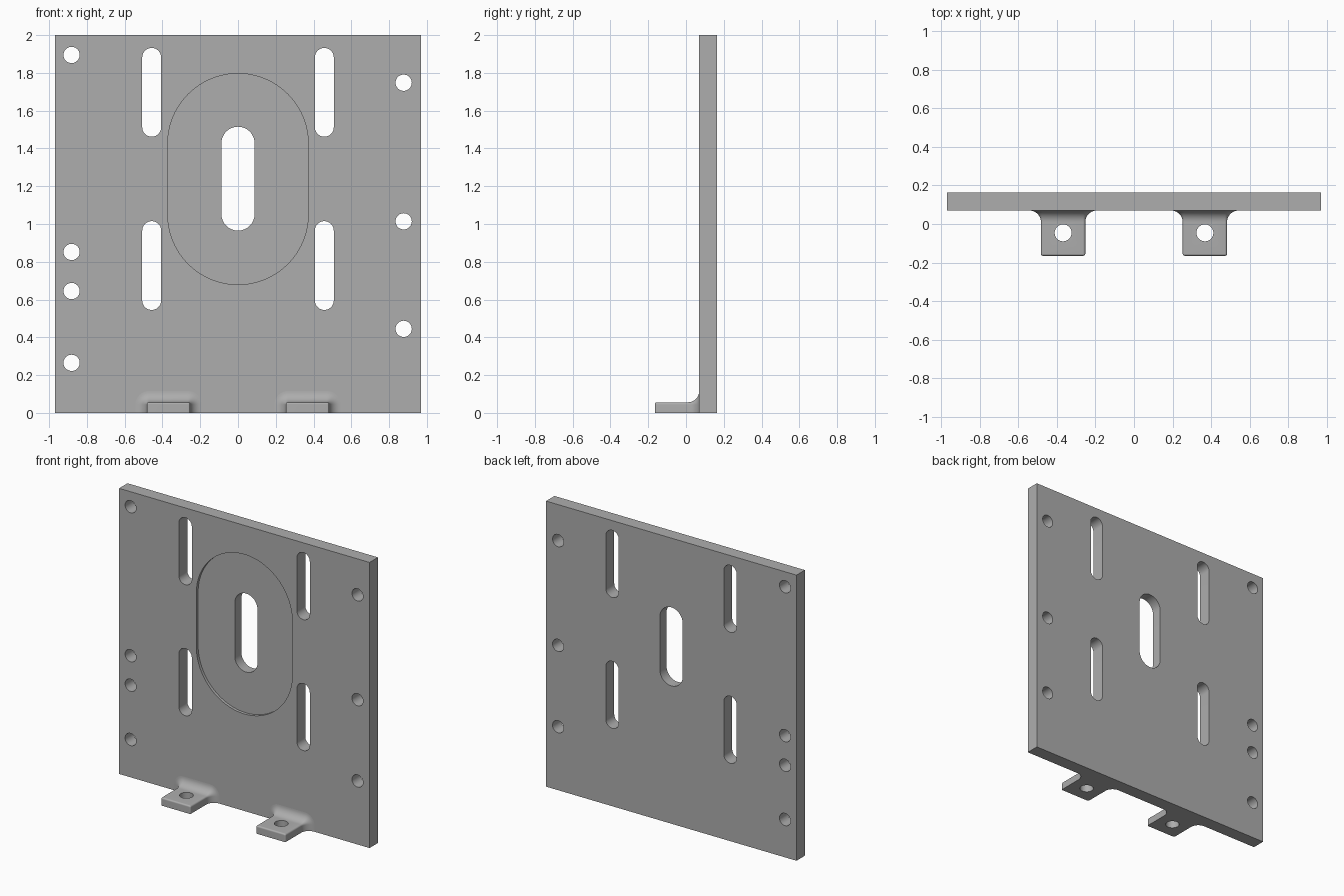
import bpy
import bmesh
from math import sin, cos, pi, radians

if "Cube" in bpy.data.objects:
    bpy.data.objects.remove(bpy.data.objects["Cube"], do_unlink=True)

# One plain grey for everything
grey = bpy.data.materials.new("plain_grey")
grey.use_nodes = True
grey.diffuse_color = (0.42, 0.42, 0.42, 1)
grey.node_tree.nodes["Principled BSDF"].inputs["Base Color"].default_value = grey.diffuse_color

FRONT, BACK = 0.07, 0.163
HALF_WIDTH, HEIGHT = 0.97, 2.0


def finish(bm, name):
    bmesh.ops.recalc_face_normals(bm, faces=bm.faces[:])
    mesh = bpy.data.meshes.new(name)
    bm.to_mesh(mesh)
    bm.free()
    mesh.materials.append(grey)
    obj = bpy.data.objects.new(name, mesh)
    bpy.context.collection.objects.link(obj)
    return obj


def loft(bm, rings):
    """Join closed rings of points and cap both ends."""
    loops = [[bm.verts.new(p) for p in ring] for ring in rings]
    for a, b in zip(loops, loops[1:]):
        for i in range(len(a)):
            j = (i + 1) % len(a)
            bm.faces.new((a[i], a[j], b[j], b[i]))
    bm.faces.new(loops[0])
    bm.faces.new(loops[-1])


def slot(bm, x, z, radius, straight=0, y0=0.0, y1=0.3, n=24):
    """Upright slot along y; a straight length of zero gives a round hole."""
    pts = []
    for end in (0, 1):
        shift = (0.5 - end) * straight
        last = n if straight == 0 else n + 1
        for i in range(last):
            a = pi * (i / n + end)
            pts.append((x + radius * cos(a), z + shift + radius * sin(a)))
    loft(bm, [[(px, y, pz) for px, pz in pts] for y in (y0, y1)])


def cut(obj, bm):
    """Subtract the cutter mesh, then discard it."""
    cutter = finish(bm, "cutter")
    cutter.hide_render = True
    mod = obj.modifiers.new("cut", "BOOLEAN")
    mod.operation = "DIFFERENCE"
    mod.solver = "EXACT"
    mod.object = cutter
    select(obj)
    bpy.ops.object.modifier_apply(modifier=mod.name)
    bpy.data.objects.remove(cutter, do_unlink=True)


def select(obj):
    bpy.ops.object.select_all(action="DESELECT")
    obj.select_set(True)
    bpy.context.view_layer.objects.active = obj


def smooth(obj):
    select(obj)
    bpy.ops.object.shade_smooth_by_angle(angle=radians(30))


# Upright plate
bm = bmesh.new()
loft(bm, [[(-HALF_WIDTH, y, 0), (HALF_WIDTH, y, 0),
           (HALF_WIDTH, y, HEIGHT), (-HALF_WIDTH, y, HEIGHT)] for y in (FRONT, BACK)])
plate = finish(bm, "mounting_plate")

# Shallow oval recess in the front face
bm = bmesh.new()
slot(bm, 0, 1.238, 0.372, 0.373, y1=FRONT + 0.02, n=48)
cut(plate, bm)

# Through slots and screw holes
bm = bmesh.new()
slot(bm, 0, 1.24, 0.088, 0.374)
for x in (-0.457, 0.457):
    for z in (0.78, 1.697):
        slot(bm, x, z, 0.05, 0.37)
for x, heights in ((-0.881, (0.265, 0.645, 0.852, 1.895)), (0.877, (0.445, 1.014, 1.748))):
    for z in heights:
        slot(bm, x, z, 0.043)
cut(plate, bm)
smooth(plate)


# Foot tabs with rounded edges, flaring into the plate
def tab_section(x, y, grow, half=0.115, top=0.056, corner=0.012, n=8):
    w, h, r = half + grow, top + grow, corner + grow
    arc = [(r * cos(pi / 2 * i / n), r * sin(pi / 2 * i / n)) for i in range(n + 1)]
    side = [(w - r + a, h - r + b) for a, b in arc]
    outline = [(w, 0)] + side + [(-a, b) for a, b in reversed(side)] + [(-w, 0)]
    return [(x + a, y, b) for a, b in outline]


def foot_tab(name, x, tip=-0.165, edge=0.01, flare=0.06, n=10):
    angles = [pi / 2 * i / n for i in range(n + 1)]
    rings = [tab_section(x, tip + edge * (1 - cos(t)), edge * (sin(t) - 1)) for t in angles]
    rings += [tab_section(x, FRONT - flare + flare * sin(t), flare * (1 - cos(t))) for t in angles]
    bm = bmesh.new()
    loft(bm, rings)
    tab = finish(bm, name)
    # Vertical screw hole
    bm = bmesh.new()
    circle = [(x + 0.044 * cos(pi * i / 20), -0.046 + 0.044 * sin(pi * i / 20)) for i in range(40)]
    loft(bm, [[(a, b, z) for a, b in circle] for z in (-0.1, 0.2)])
    cut(tab, bm)
    smooth(tab)


foot_tab("right_foot_tab", -0.368)
foot_tab("left_foot_tab", 0.368)
